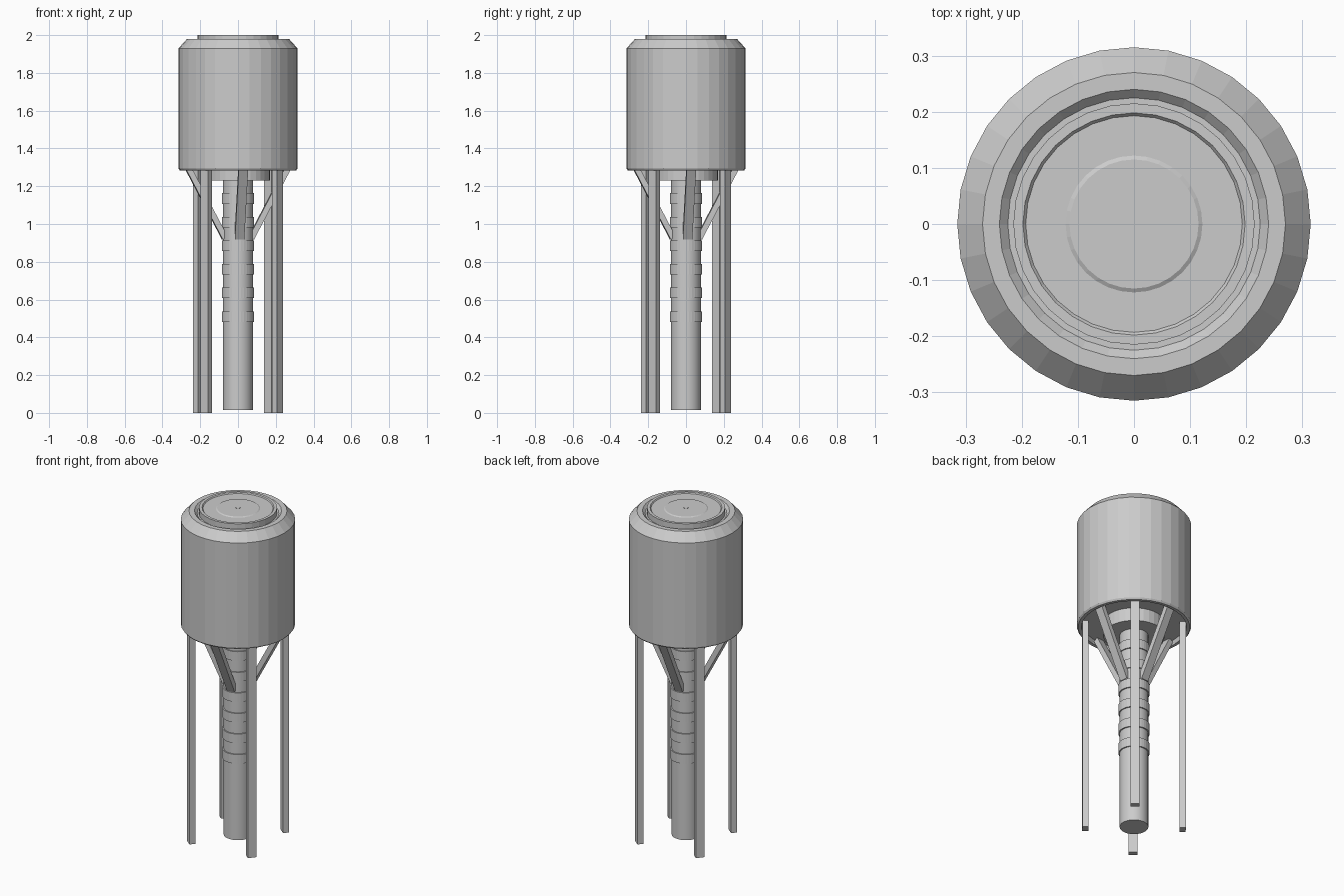
import bpy, bmesh, math
from mathutils import Matrix, Vector

if "Cube" in bpy.data.objects:
    bpy.data.objects.remove(bpy.data.objects["Cube"])

TWIST = math.radians(6)  # legs and braces are turned slightly off the axes


def add_object(name, bm):
    bmesh.ops.recalc_face_normals(bm, faces=bm.faces)
    mesh = bpy.data.meshes.new(name)
    bm.to_mesh(mesh)
    bm.free()
    ob = bpy.data.objects.new(name, mesh)
    bpy.context.scene.collection.objects.link(ob)
    return ob


def lathe(name, profile, sides=32, smooth=False):
    """Revolve (radius, z) points around z; radius 0 closes at a pole."""
    bm = bmesh.new()
    vs = [bm.verts.new((r, 0, z)) for r, z in profile]
    es = [bm.edges.new(p) for p in zip(vs, vs[1:])]
    bmesh.ops.spin(bm, geom=vs + es, cent=(0, 0, 0), axis=(0, 0, 1),
                   angle=math.tau, steps=sides, use_duplicate=False)
    bmesh.ops.remove_doubles(bm, verts=bm.verts, dist=1e-4)
    ob = add_object(name, bm)
    if smooth:
        bpy.context.view_layer.objects.active = ob
        ob.select_set(True)
        bpy.ops.object.shade_smooth_by_angle(angle=math.radians(35))
        ob.select_set(False)
    return ob


def beam(name, p0, p1, depth, width, angle):
    """Rectangular bar from p0 to p1 in the xz plane, then turned about z."""
    p0, p1 = Vector(p0), Vector(p1)
    d = p1 - p0
    tilt = math.atan2(d.x, d.z)
    bm = bmesh.new()
    bmesh.ops.create_cube(bm, size=1)
    m = (Matrix.Rotation(angle, 4, 'Z') @ Matrix.Translation((p0 + p1) / 2)
         @ Matrix.Rotation(tilt, 4, 'Y')
         @ Matrix.Diagonal((depth, width, d.length, 1)))
    bmesh.ops.transform(bm, matrix=m, verts=bm.verts)
    return add_object(name, bm)


# Tank shell: recessed underside with a hub, chamfered shoulder, sunken top rim
lathe("tank", [
    (0, 1.23), (0.17, 1.23), (0.17, 1.31), (0.285, 1.31), (0.29, 1.284),
    (0.308, 1.284), (0.315, 1.294), (0.315, 1.93), (0.27, 1.98),
    (0.24, 1.98), (0.225, 1.965), (0, 1.965)])

# Lid with shallow concentric steps
lathe("lid", [
    (0, 1.96), (0.215, 1.96), (0.215, 2.0), (0.198, 2.0), (0.193, 1.994),
    (0.122, 1.994), (0.115, 1.998), (0.013, 1.998), (0.013, 2.0), (0, 2.0)])

# Central pipe and its six clamping bands
lathe("central_pipe", [(0, 0.015), (0.079, 0.015), (0.079, 1.25), (0, 1.25)],
      smooth=True)
for i in range(6):
    z = 0.51 + i * 0.125
    lathe(f"pipe_band_{i + 1}", [
        (0.075, z - 0.028), (0.086, z - 0.028), (0.086, z + 0.028),
        (0.075, z + 0.028), (0.075, z - 0.028)])

# Four legs on the diagonals, four slanted braces between them
for i in range(4):
    a = TWIST + i * math.pi / 2
    beam(f"leg_{i + 1}", (0.268, 0, 0), (0.268, 0, 1.311), 0.034, 0.05,
         a + math.pi / 4)
    beam(f"brace_{i + 1}", (0.07, 0, 0.925), (0.27, 0, 1.305), 0.03, 0.05, a)
